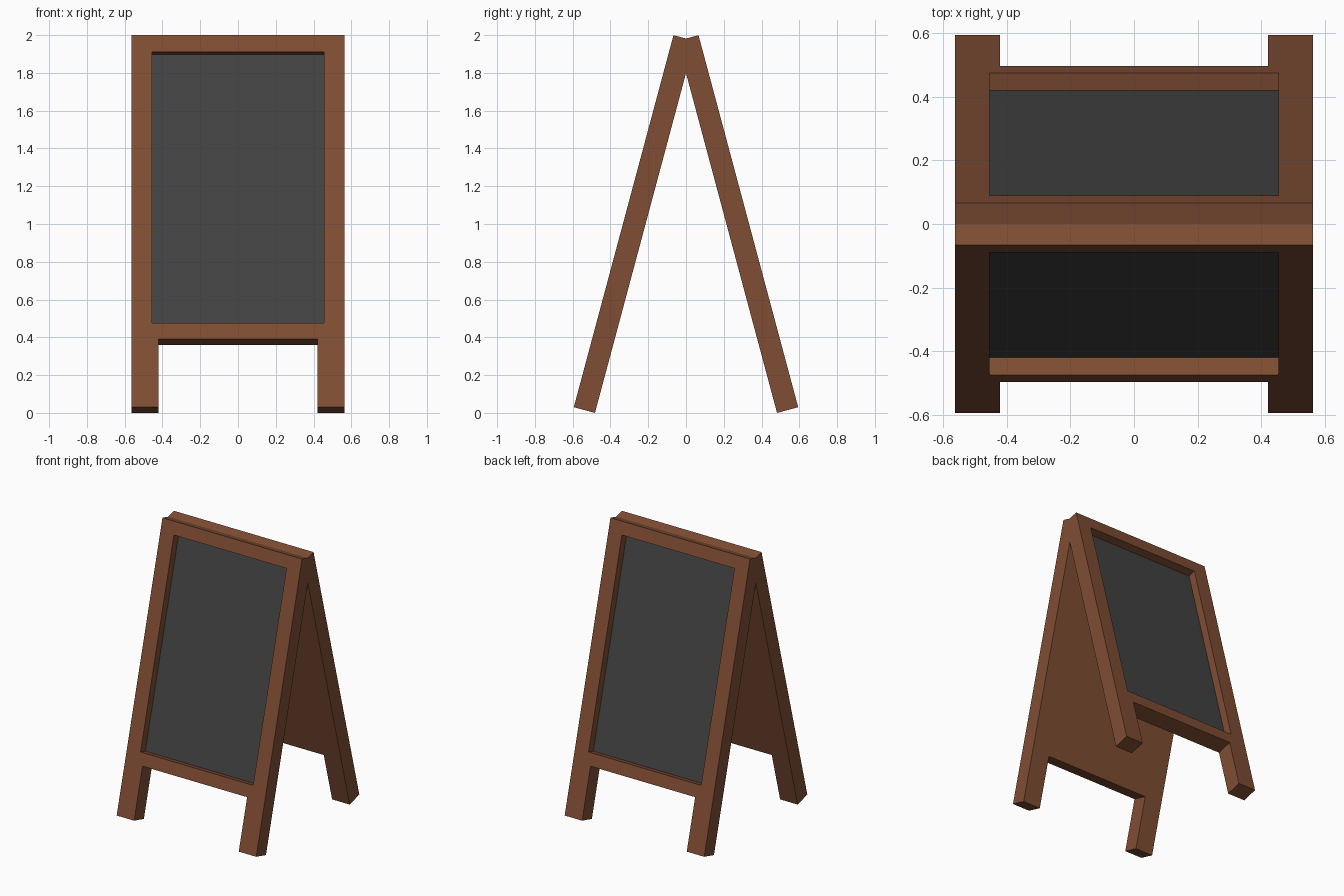
import bpy, bmesh
from math import radians
from mathutils import Matrix, Vector

if "Cube" in bpy.data.objects:
    bpy.data.objects.remove(bpy.data.objects["Cube"])

TILT = radians(15)
THICK, RECESS, BOARD = 0.116, 0.057, 0.02
HEIGHT = 2.039
# Panel space (x, depth, length along slope) -> leaning front panel
LEAN = Matrix.Translation((0, -0.594, 0.03)) @ Matrix.Rotation(-TILT, 4, 'X')


def material(name, rgb):
    m = bpy.data.materials.new(name)
    m.diffuse_color = (*rgb, 1)
    m.use_nodes = True
    m.node_tree.nodes["Principled BSDF"].inputs["Base Color"].default_value = m.diffuse_color
    return m


def slab(name, outline, d0, d1, mat):
    """Extrude an (x, length) outline from depth d0 to d1, leaned back."""
    bm = bmesh.new()
    face = bm.faces.new([bm.verts.new((x, d0, w)) for x, w in outline])
    new = bmesh.ops.extrude_face_region(bm, geom=[face])['geom']
    bmesh.ops.translate(bm, vec=Vector((0, d1 - d0, 0)),
                        verts=[v for v in new if isinstance(v, bmesh.types.BMVert)])
    bmesh.ops.recalc_face_normals(bm, faces=bm.faces[:])
    bm.transform(LEAN)
    me = bpy.data.meshes.new(name)
    bm.to_mesh(me)
    bm.free()
    me.materials.append(mat)
    ob = bpy.data.objects.new(name, me)
    bpy.context.collection.objects.link(ob)
    return ob


def mirror_to_back(ob):
    m = ob.modifiers.new("back_panel", 'MIRROR')
    m.use_axis = (False, True, False)
    m.use_bisect_axis = (False, True, False)
    m.use_bisect_flip_axis = (False, True, False)


wood = material("wood", (0.215, 0.075, 0.034))
slate = material("slate", (0.055, 0.055, 0.055))

# Frame outline with two legs below the bottom rail
W, LEG, RAIL = 0.563, 0.422, 0.373
half = [(LEG, RAIL), (LEG, 0), (W, 0), (W, HEIGHT)]
frame = slab("frame", half + [(-x, w) for x, w in reversed(half)], 0, THICK, wood)

# Pocket in the outer face that holds the board
OPEN_X, LOW, HIGH = 0.454, 0.462, 1.948
opening = [(-OPEN_X, LOW), (OPEN_X, LOW), (OPEN_X, HIGH), (-OPEN_X, HIGH)]
cutter = slab("pocket_cutter", opening, -0.05, RECESS + BOARD, wood)
cutter.hide_render = True
cutter.display_type = 'WIRE'
cut = frame.modifiers.new("pocket", 'BOOLEAN')
cut.operation = 'DIFFERENCE'
cut.object = cutter

# Writing board
board = slab("board", opening, RECESS, RECESS + BOARD, slate)

for ob in (frame, board):
    mirror_to_back(ob)
